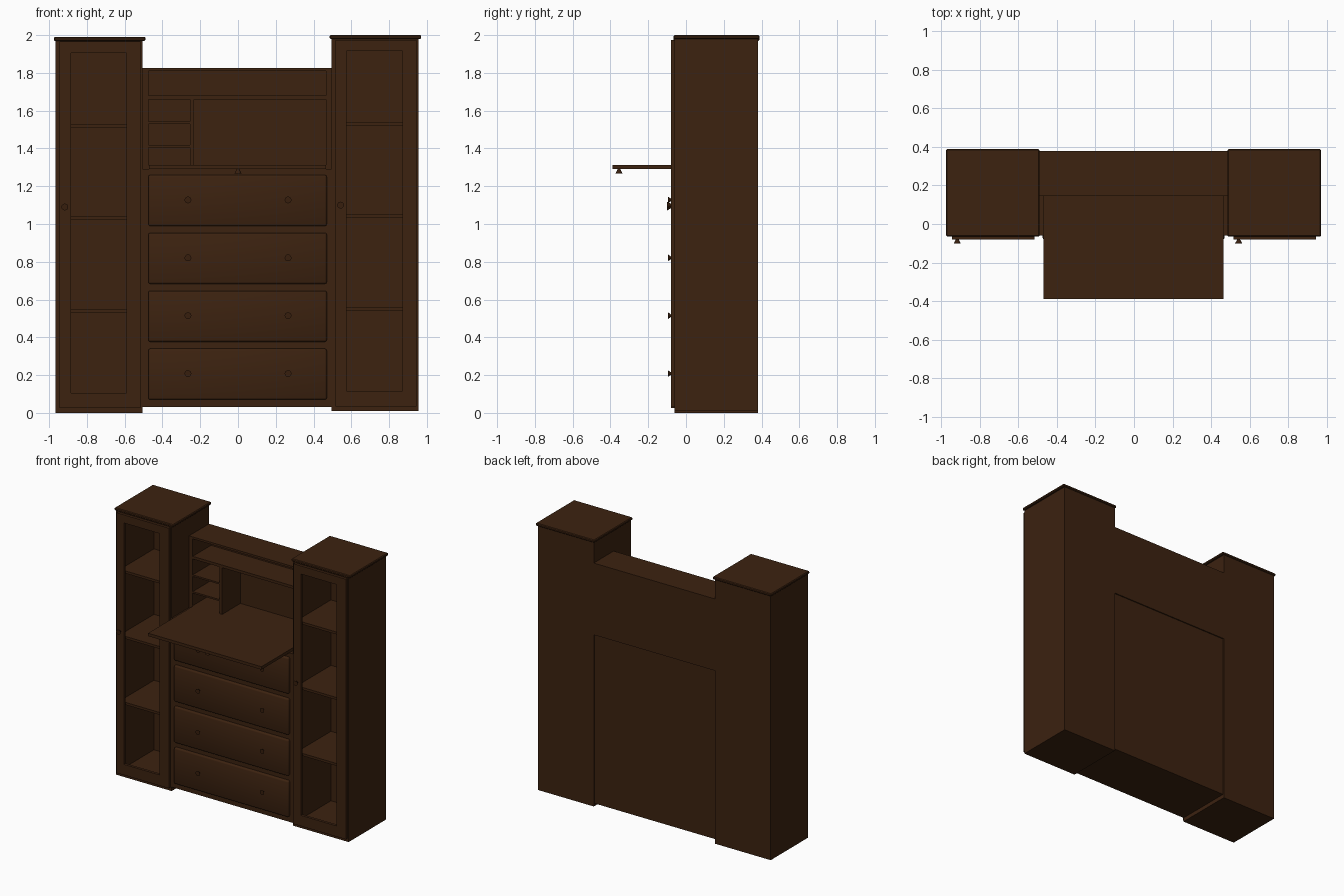
import bpy, bmesh, math
from mathutils import Matrix, Vector

if "Cube" in bpy.data.objects:
    bpy.data.objects.remove(bpy.data.objects["Cube"])

wood = bpy.data.materials.new("dark brown wood")
wood.diffuse_color = (0.045, 0.016, 0.005, 1)
wood.use_nodes = True
wood.node_tree.nodes["Principled BSDF"].inputs["Base Color"].default_value = wood.diffuse_color
knob_wood = bpy.data.materials.new("knob brown")
knob_wood.diffuse_color = (0.038, 0.013, 0.004, 1)
knob_wood.use_nodes = True
knob_wood.node_tree.nodes["Principled BSDF"].inputs["Base Color"].default_value = knob_wood.diffuse_color


def finish(name, bm, mat=wood, smooth=False):
    me = bpy.data.meshes.new(name)
    bmesh.ops.recalc_face_normals(bm, faces=bm.faces)
    for f in bm.faces:
        f.smooth = smooth
    bm.to_mesh(me)
    bm.free()
    me.materials.append(mat)
    ob = bpy.data.objects.new(name, me)
    bpy.context.collection.objects.link(ob)
    return ob


def box(name, x0, x1, y0, y1, z0, z1, bevel=0, seg=1, smooth=False):
    bm = bmesh.new()
    m = Matrix.Translation(((x0 + x1) / 2, (y0 + y1) / 2, (z0 + z1) / 2)) @ \
        Matrix.Diagonal((x1 - x0, y1 - y0, z1 - z0, 1))
    bmesh.ops.create_cube(bm, size=1, matrix=m)
    if bevel:
        bmesh.ops.bevel(bm, geom=bm.edges[:], offset=bevel, segments=seg,
                        profile=0.5, affect='EDGES')
    return finish(name, bm, smooth=smooth)


def knob(name, base, direction, length, r=0.018):
    # flared knob, narrow where it meets the wood
    bm = bmesh.new()
    d = Vector(direction)
    rot = Vector((0, 0, 1)).rotation_difference(d).to_matrix().to_4x4()
    bmesh.ops.create_cone(bm, cap_ends=True, segments=16, radius1=r * 0.4, radius2=r,
                          depth=length,
                          matrix=Matrix.Translation(Vector(base) + d * length / 2) @ rot)
    ob = finish(name, bm, knob_wood)
    for p in ob.data.polygons:
        p.use_smooth = len(p.vertices) == 4


def side_cabinet(side, x, z):
    # x, z = lower left corner of the cabinet body
    w, h, f, b, t = 0.46, 1.975, -0.06, 0.38, 0.02
    n = side + "_cabinet_"
    box(n + "outer_wall", x, x + t, f, b, z, z + h)
    box(n + "inner_wall", x + w - t, x + w, f, b, z, z + h)
    box(n + "back", x + t, x + w - t, b - t, b, z, z + h)
    box(n + "floor", x + t, x + w - t, f, b - t, z, z + 0.03)
    box(n + "ceiling", x + t, x + w - t, f, b - t, z + h - 0.03, z + h)
    box(n + "cap", x - 0.01, x + w + 0.015, f - 0.005, b + 0.008, z + h - 0.005, z + 1.99, 0.005)
    for i, s in enumerate((0.53, 1.022, 1.51)):
        box(f"{n}shelf_{i}", x + t, x + w - t, f + 0.02, b - t, z + s, z + s + 0.018)
    # door frame with an open window
    d0, d1, o0, o1 = x + 0.02, x + 0.45, x + 0.08, x + 0.375
    y0, y1, zb, zt = -0.08, f, z + 0.025, z + 1.965
    ob, ot = z + 0.105, z + 1.905
    box(n + "door_left_stile", d0, o0, y0, y1, zb, zt)
    box(n + "door_right_stile", o1, d1, y0, y1, zb, zt)
    box(n + "door_bottom_rail", o0, o1, y0, y1, zb, ob)
    box(n + "door_top_rail", o0, o1, y0, y1, ot, zt)
    knob(n + "door_knob", (x + 0.048, y0, z + 1.09), (0, -1, 0), 0.02)


side_cabinet("left", -0.965, 0.0)
side_cabinet("right", 0.495, 0.01)

# chest of drawers in the middle
box("drawer_chest", -0.505, 0.495, -0.06, 0.372, 0.03, 1.29)
for i in range(4):
    z = 0.07 + i * 0.3065
    box(f"drawer_front_{i}", -0.475, 0.47, -0.08, -0.03, z, z + 0.27, 0.01, 2, True)
    for s, side in ((-1, "left"), (1, "right")):
        knob(f"drawer_knob_{side}_{i}", (s * 0.265, -0.08, z + 0.138), (0, -1, 0), 0.016)

# writing hutch above the drawers
hf, hb = 0.145, 0.38
box("hutch_left_wall", -0.505, -0.475, hf, hb, 1.29, 1.825)
box("hutch_right_wall", 0.465, 0.495, hf, hb, 1.29, 1.825)
box("hutch_top", -0.475, 0.465, hf, hb, 1.81, 1.825)
box("hutch_back", -0.475, 0.465, hb - 0.02, hb, 1.29, 1.81)
box("hutch_floor", -0.475, 0.465, hf, hb - 0.02, 1.29, 1.312)
box("hutch_long_shelf", -0.475, 0.465, hf, hb - 0.02, 1.66, 1.68)
box("hutch_divider", -0.255, -0.232, hf, hb - 0.02, 1.312, 1.66)
for i, z in enumerate((1.405, 1.53)):
    box(f"hutch_small_shelf_{i}", -0.475, -0.255, hf, hb - 0.02, z, z + 0.012)

# lowered writing flap
box("writing_flap", -0.47, 0.465, -0.388, hf, 1.29, 1.312)
knob("flap_knob", (0, -0.355, 1.29), (0, 0, -1), 0.022)
